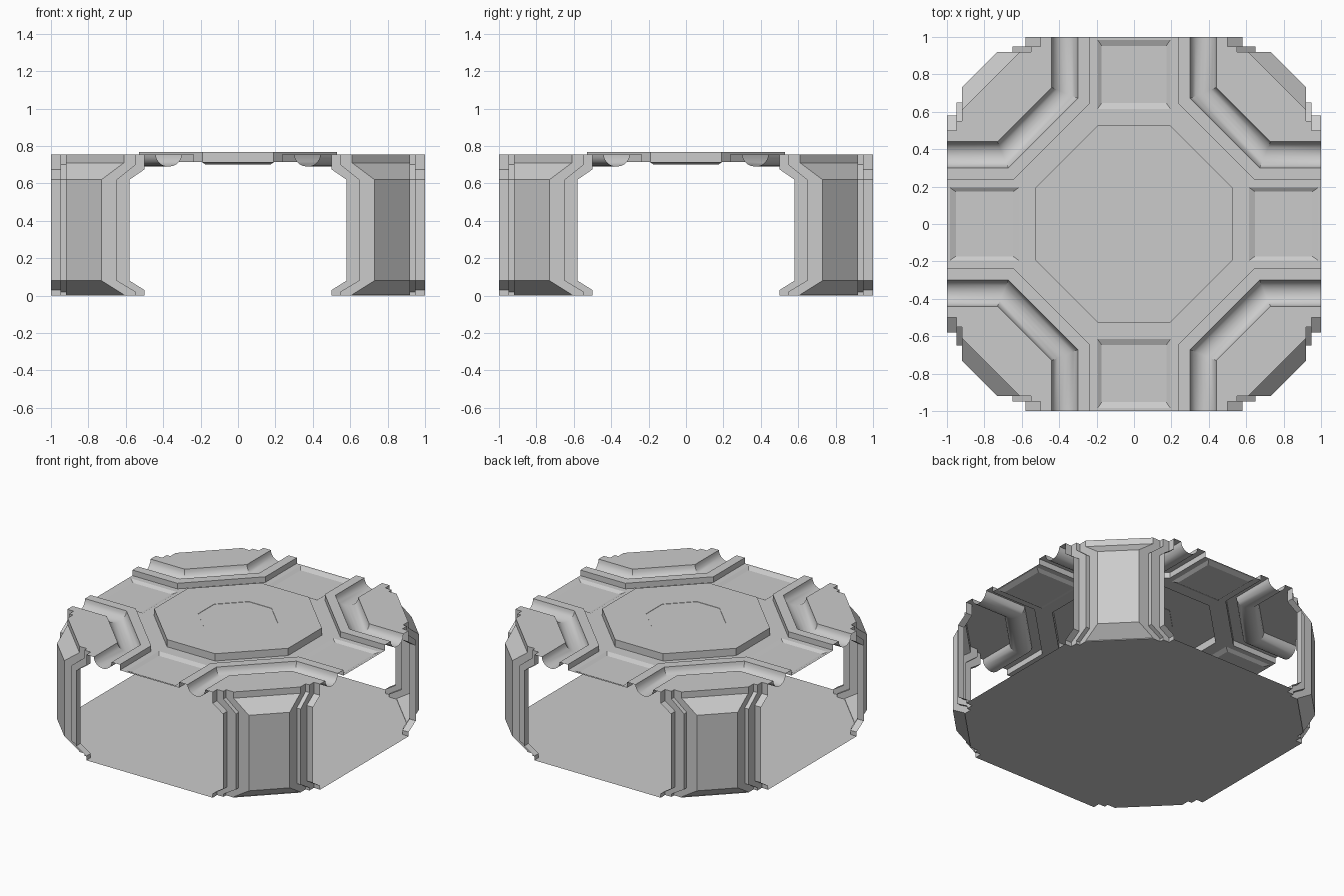
import bpy, bmesh, math
from mathutils import Vector

if "Cube" in bpy.data.objects:
    bpy.data.objects.remove(bpy.data.objects["Cube"])

CORNERS = [(1, 1), (-1, 1), (-1, -1), (1, -1)]
Z_PLATE, Z_RIM, Z_HATCH = 0.715, 0.755, 0.767


def finish(bm, name, ref, smooth=False):
    """Weld, face the sheet towards ref and make an object."""
    bmesh.ops.remove_doubles(bm, verts=bm.verts, dist=0.0005)
    bmesh.ops.recalc_face_normals(bm, faces=bm.faces)
    bm.normal_update()
    if sum(f.normal.dot(Vector(ref)) * f.calc_area() for f in bm.faces) < 0:
        bmesh.ops.reverse_faces(bm, faces=bm.faces)
    me = bpy.data.meshes.new(name)
    bm.to_mesh(me)
    bm.free()
    ob = bpy.data.objects.new(name, me)
    bpy.context.collection.objects.link(ob)
    if smooth:
        bpy.ops.object.select_all(action='DESELECT')
        ob.select_set(True)
        bpy.context.view_layer.objects.active = ob
        bpy.ops.object.shade_smooth_by_angle(angle=math.radians(30))
    return ob


def loft(bm, rows, closed=False):
    """Quads between successive rows of points; returns the vertex rows."""
    vr = [[bm.verts.new(p) for p in r] for r in rows]
    n = len(vr[0])
    for a, b in zip(vr, vr[1:]):
        for i in range(n if closed else n - 1):
            j = (i + 1) % n
            bm.faces.new((a[i], a[j], b[j], b[i]))
    return vr


def around(quarter):
    """Repeat a quarter outline (from the x side to the y side) around all corners."""
    pts = []
    for sx, sy in CORNERS:
        q = [(x * sx, y * sy) for x, y in quarter]
        pts += q if sx * sy > 0 else q[::-1]
    return pts


def at(pts, z):
    return [(x, y, z) for x, y in pts]


def octagon(s):
    return around([(0.53 * s, 0.19 * s), (0.19 * s, 0.53 * s)])


# Corner outline, half of it, at the flared ends and at mid height:
# (end x, end y, mid x, mid y, lower flare z, upper flare z)
HALF = [(1.0, 0.50, 1.0, 0.58, 0.03, 0.675),
        (0.95, 0.50, 0.95, 0.58, 0.03, 0.675),
        (0.95, 0.55, 0.95, 0.65, 0.02, 0.70),
        (0.92, 0.55, 0.92, 0.65, 0.02, 0.70),
        (0.92, 0.61, 0.92, 0.73, 0.005, 0.71)]
OUTLINE = HALF + [(b, a, d, c, e, f) for a, b, c, d, e, f in HALF[::-1]]
END = [(p[0], p[1]) for p in OUTLINE]

# Floor
bm = bmesh.new()
bm.faces.new([bm.verts.new(p) for p in at(around(END), 0)])
finish(bm, "floor", (0, 0, 1))


def bend(o):
    """Line running round a corner at distance o from the walkway edge."""
    c, k = 0.235 + o, 0.88 + o * math.sqrt(2)
    return [(1, c), (k - c, c), (c, k - c), (c, 1)]


# Profile of the corner ceiling: wall, rim, half round trough
PROFILE = [(0, Z_PLATE), (0, Z_RIM)]
for i in range(11):
    t = math.pi * i / 10
    PROFILE.append((0.135 - 0.07 * math.cos(t), Z_RIM - 0.065 * math.sin(t)))

for n, (sx, sy) in enumerate(CORNERS):
    # Corner pillar
    bm = bmesh.new()
    rows = [[(p[0], p[1], 0) for p in OUTLINE],
            [(p[0], p[1], p[4]) for p in OUTLINE],
            [(p[2], p[3], 0.08) for p in OUTLINE],
            [(p[2], p[3], 0.62) for p in OUTLINE],
            [(p[0], p[1], p[5]) for p in OUTLINE],
            [(p[0], p[1], Z_RIM) for p in OUTLINE]]
    loft(bm, [[(x * sx, y * sy, z) for x, y, z in r] for r in rows])
    finish(bm, f"corner_pillar_{n}", (sx, sy, 0))

    # Corner ceiling with trough
    bm = bmesh.new()
    rows = [[(x * sx, y * sy, z) for x, y in bend(o)] for o, z in PROFILE]
    last = loft(bm, rows)[-1]
    edge = [bm.verts.new((x * sx, y * sy, Z_RIM)) for x, y in END]
    bm.faces.new(last + edge[::-1])
    finish(bm, f"corner_ceiling_{n}", (0, 0, 1), smooth=True)

# Cross shaped ceiling plate with openings for hatch and pockets
bm = bmesh.new()


def pocket(k, inset):
    """Rectangle of the sunken panel in arm k."""
    x, a, b = 0.195 - inset * 0.7, 0.615 + inset, 0.985 - inset
    c, s = [(1, 0), (0, 1), (-1, 0), (0, -1)][k]
    return [(c * u - s * v, s * u + c * v) for u, v in
            [(-x, a), (x, a), (x, b), (-x, b)]]


edges = []
for pts in [around(bend(0)), octagon(1)] + [pocket(k, 0) for k in range(4)]:
    v = [bm.verts.new(p) for p in at(pts, Z_PLATE)]
    edges += [bm.edges.new((v[i], v[(i + 1) % len(v)])) for i in range(len(v))]
bmesh.ops.triangle_fill(bm, edges=edges, use_beauty=True, use_dissolve=False, normal=(0, 0, 1))
bmesh.ops.dissolve_limit(bm, angle_limit=0.01, verts=bm.verts, edges=bm.edges)
finish(bm, "ceiling_plate", (0, 0, 1))

# Sunken panels in the four arms
for k in range(4):
    bm = bmesh.new()
    r = loft(bm, [at(pocket(k, 0), Z_PLATE), at(pocket(k, 0.032), 0.70)], closed=True)
    bm.faces.new(r[-1])
    finish(bm, f"sunken_panel_{k}", (0, 0, 1))

# Raised central hatch with a shallow inner panel
bm = bmesh.new()
r = loft(bm, [at(octagon(1), Z_PLATE), at(octagon(1), Z_HATCH),
              at(octagon(0.475), Z_HATCH), at(octagon(0.473), Z_HATCH - 0.002)], closed=True)
bm.faces.new(r[-1])
finish(bm, "central_hatch", (0, 0, 1))
